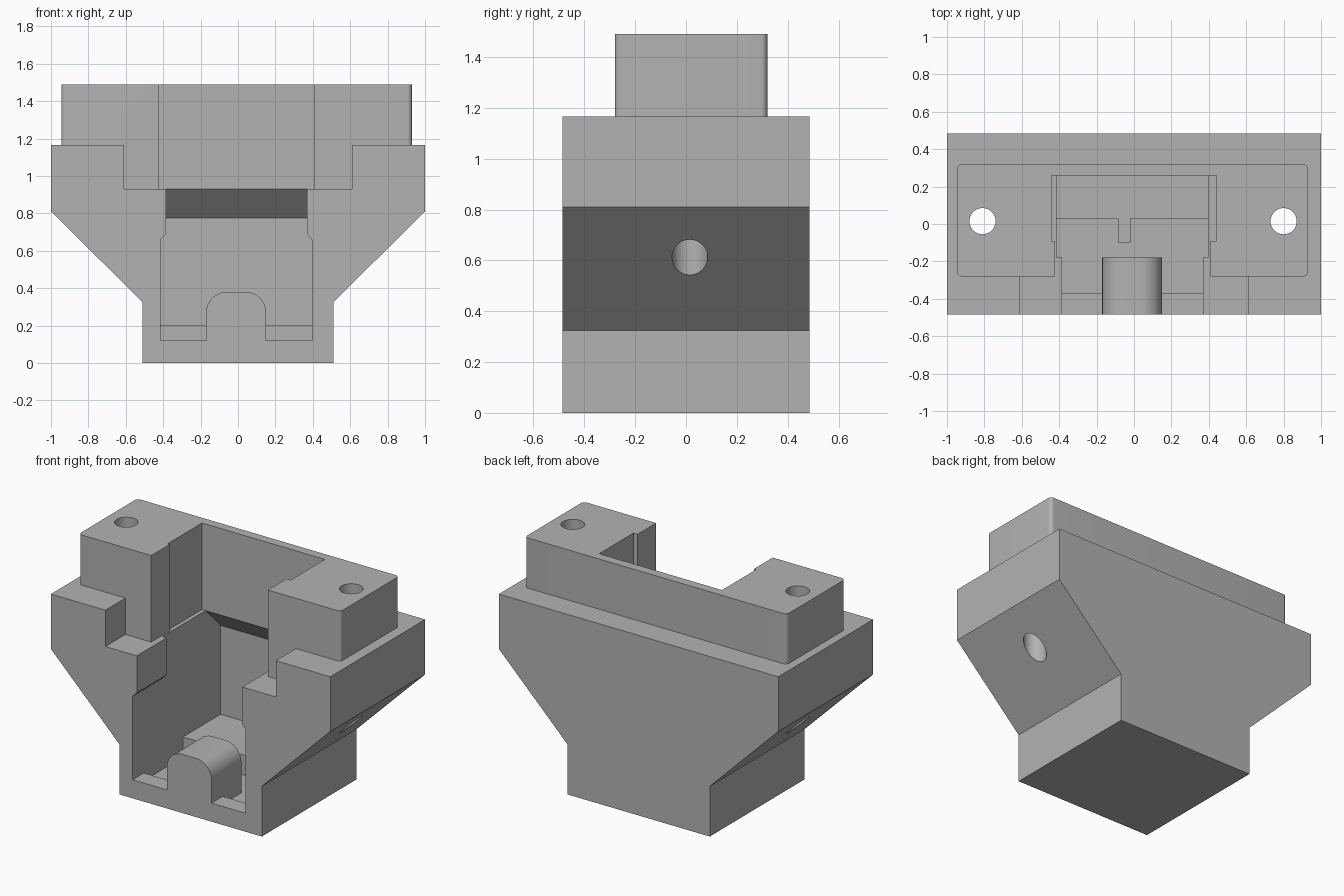
import bpy, bmesh, math
from mathutils import Vector

cube = bpy.data.objects.get("Cube")
if cube:
    bpy.data.objects.remove(cube, do_unlink=True)

grey = bpy.data.materials.new("plain grey")
grey.use_nodes = True
colour = (0.45, 0.45, 0.45, 1)
grey.diffuse_color = colour
grey.node_tree.nodes["Principled BSDF"].inputs["Base Color"].default_value = colour


def prism(name, points, axis, start, end):
    """Extrude a 2D outline along an axis, from start to end."""
    place = {"x": lambda a, b, t: (t, a, b),
             "y": lambda a, b, t: (a, t, b),
             "z": lambda a, b, t: (a, b, t)}[axis]
    bm = bmesh.new()
    face = bm.faces.new([bm.verts.new(place(a, b, start)) for a, b in points])
    moved = bmesh.ops.extrude_face_region(bm, geom=[face])["geom"]
    bmesh.ops.translate(bm, vec=Vector(place(0, 0, end - start)),
                        verts=[v for v in moved if isinstance(v, bmesh.types.BMVert)])
    bmesh.ops.recalc_face_normals(bm, faces=bm.faces)
    mesh = bpy.data.meshes.new(name)
    bm.to_mesh(mesh)
    bm.free()
    mesh.materials.append(grey)
    obj = bpy.data.objects.new(name, mesh)
    bpy.context.collection.objects.link(obj)
    return obj


def box(name, x, y, z):
    return prism(name, [(x[0], y[0]), (x[1], y[0]), (x[1], y[1]), (x[0], y[1])], "z", *z)


def arc(cx, cy, r, first, last, steps=8):
    angles = [math.radians(first + (last - first) * i / steps) for i in range(steps + 1)]
    return [(cx + r * math.cos(a), cy + r * math.sin(a)) for a in angles]


def combine(target, tool, operation):
    """Apply a boolean and remove its tool."""
    mod = target.modifiers.new(tool.name, "BOOLEAN")
    mod.operation, mod.object, mod.solver = operation, tool, "EXACT"
    bpy.context.view_layer.objects.active = target
    bpy.ops.object.modifier_apply(modifier=mod.name)
    bpy.data.objects.remove(tool, do_unlink=True)


# Main body with sloping shoulders
DEPTH = 0.485
body = prism("mount_body", [(-0.51, 0), (0.51, 0), (0.51, 0.325), (1, 0.81), (1, 1.165),
                            (-1, 1.165), (-1, 0.81), (-0.51, 0.325)], "y", -DEPTH, DEPTH)

# Raised upper block with rounded upright edges
r = 0.025
x0, x1, y0, y1 = -0.945, 0.93, -0.28, 0.32
outline = (arc(x0 + r, y0 + r, r, 180, 270) + arc(x1 - r, y0 + r, r, 270, 360)
           + arc(x1 - r, y1 - r, r, 0, 90) + arc(x0 + r, y1 - r, r, 90, 180))
combine(body, prism("upper_block", outline, "z", 1.05, 1.49), "UNION")

# Front notch and the upper pocket, wider towards the back
cutters = [
    box("front_notch", (-0.61, 0.61), (-0.6, -0.28), (0.93, 1.3)),
    box("upper_pocket", (-0.425, 0.41), (-0.6, 0.26), (0.93, 1.6)),
    box("wide_pocket", (-0.44, 0.44), (-0.09, 0.26), (0.93, 1.6)),
    # Front opening, narrower at the top
    prism("front_opening", [(-0.415, 0.12), (0.395, 0.12), (0.395, 0.66), (0.37, 0.69),
                            (0.37, 1), (-0.385, 1), (-0.385, 0.69), (-0.415, 0.66)],
          "y", -0.6, -0.15),
    # Lower cavity with a raised rear floor and a sloping undercut
    prism("lower_cavity", [(-0.37, 0.07), (0.03, 0.07), (0.03, 0.2), (0.415, 0.2),
                           (0.415, 0.775), (0.26, 0.93), (0.26, 1), (-0.18, 1),
                           (-0.18, 0.3), (-0.37, 0.3)], "x", -0.415, 0.395),
]
# Upright screw holes
for side, x in (("right", -0.81), ("left", 0.8)):
    cutters.append(prism(side + "_screw_hole", arc(x, 0.015, 0.07, 0, 360, 40)[:-1],
                         "z", 0.3, 1.7))
for cutter in cutters:
    combine(body, cutter, "DIFFERENCE")

# Rounded saddle at the front and small floor tab
saddle = [(-0.17, 0.03), (0.15, 0.03)] + arc(0.04, 0.27, 0.11, 0, 90) + arc(-0.06, 0.27, 0.11, 90, 180)
combine(body, prism("front_saddle", saddle, "y", -DEPTH, -0.18), "UNION")
combine(body, box("floor_tab", (-0.085, -0.02), (-0.1, 0.1), (0.03, 0.2)), "UNION")

# Smooth round parts, keep hard edges
bpy.ops.object.select_all(action="DESELECT")
body.select_set(True)
bpy.context.view_layer.objects.active = body
bpy.ops.object.shade_smooth_by_angle(angle=math.radians(30))
